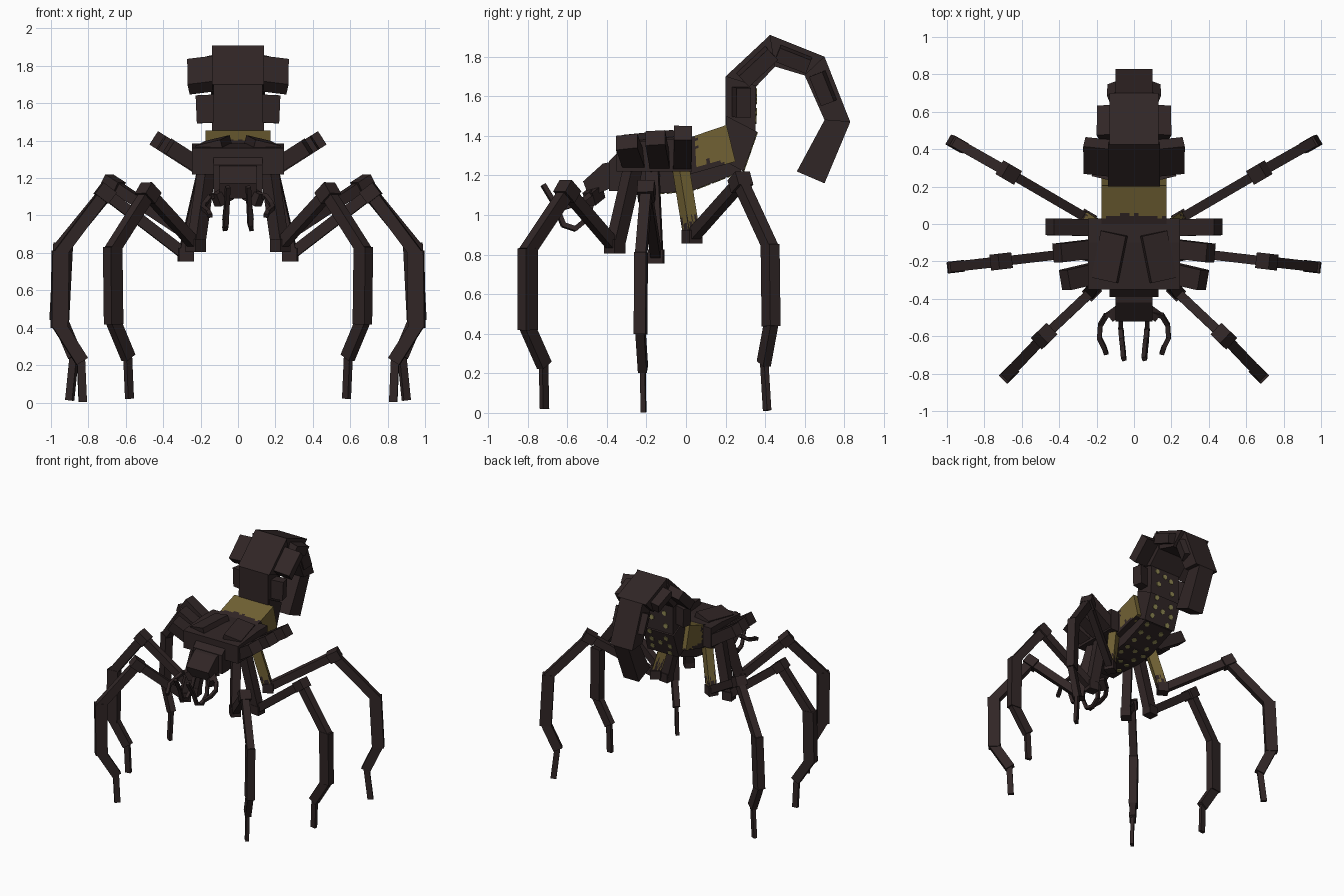
import bpy, bmesh, math, random
from mathutils import Vector, Matrix

if "Cube" in bpy.data.objects:
    bpy.data.objects.remove(bpy.data.objects["Cube"])

random.seed(4)


def material(name, rgb):
    m = bpy.data.materials.new(name)
    m.diffuse_color = (*rgb, 1)
    m.use_nodes = True
    m.node_tree.nodes["Principled BSDF"].inputs["Base Color"].default_value = m.diffuse_color
    return m


DARK = material("dark_brown", (0.030, 0.019, 0.019))
GOLD = material("dull_gold", (0.165, 0.120, 0.034))
SPOT = material("pale_olive", (0.27, 0.24, 0.085))


def finish(name, bm, mats=(DARK,)):
    bmesh.ops.recalc_face_normals(bm, faces=bm.faces[:])
    me = bpy.data.meshes.new(name)
    bm.to_mesh(me)
    bm.free()
    for m in mats:
        me.materials.append(m)
    ob = bpy.data.objects.new(name, me)
    bpy.context.collection.objects.link(ob)
    return ob


def beam(bm, p, q, side, w, h, over=0.0):
    """Box from p to q, w wide along the side vector and h deep across it."""
    p, q = Vector(p), Vector(q)
    z = (q - p).normalized()
    p, q = p - z * over, q + z * over
    side = Vector(side)
    x = (side - z * side.dot(z)).normalized()
    y = z.cross(x)
    rot = Matrix((x, y, z)).transposed().to_4x4()
    mat = Matrix.Translation((p + q) / 2) @ rot @ Matrix.Diagonal((w, h, (q - p).length, 1))
    return bmesh.ops.create_cube(bm, size=1, matrix=mat)["verts"]


def prism(bm, profile, hw, hw_end=None):
    """Side outline (y, z) extruded symmetrically across x."""
    a = [bm.verts.new((-hw, y, z)) for y, z in profile]
    b = [bm.verts.new((hw, y, z)) for y, z in profile]
    n = len(profile)
    bm.faces.new(a)
    bm.faces.new(b[::-1])
    for i in range(n):
        j = (i + 1) % n
        bm.faces.new((a[i], b[i], b[j], a[j]))


def ragged(bm, cuts, rule):
    """Split into small cells and paint those that satisfy the rule."""
    bmesh.ops.subdivide_edges(bm, edges=bm.edges[:], cuts=cuts, use_grid_fill=True)
    for f in bm.faces:
        f.material_index = 1 if rule(f.calc_center_median()) else 0


# Body, belly and head
for name, profile, hw in (
    ("thorax", [(-0.35, 1.22), (-0.35, 1.36), (-0.1, 1.385), (0.03, 1.385), (0.03, 1.22)], 0.245),
    ("belly", [(-0.36, 1.13), (-0.36, 1.24), (0.03, 1.26), (0.25, 1.32), (0.28, 1.22),
               (0.05, 1.13), (-0.1, 1.11)], 0.13),
    ("collar", [(-0.39, 1.12), (-0.39, 1.27), (-0.34, 1.32), (-0.30, 1.32), (-0.30, 1.12)], 0.13),
    ("head", [(-0.37, 1.14), (-0.37, 1.27), (-0.42, 1.26), (-0.52, 1.17), (-0.49, 1.09),
              (-0.44, 1.11)], 0.10),
):
    bm = bmesh.new()
    prism(bm, profile, hw)
    finish(name, bm)

# Gold abdomen with ragged dark borders
bm = bmesh.new()
prism(bm, [(0.0, 1.20), (0.0, 1.385), (0.205, 1.455), (0.25, 1.27)], 0.175)
ragged(bm, 13, lambda c: c.z > 1.265 + random.uniform(-0.02, 0.02)
       and c.y > 0.045 + random.uniform(-0.02, 0.02))
finish("abdomen", bm, (DARK, GOLD))

# Tail: mitred segments between outer and inner bend points
outer = [(0.20, 1.40), (0.20, 1.70), (0.425, 1.91), (0.70, 1.80), (0.83, 1.47), (0.70, 1.16)]
inner = [(0.35, 1.40), (0.355, 1.65), (0.45, 1.75), (0.60, 1.705), (0.70, 1.48), (0.56, 1.22)]
bm = bmesh.new()
prism(bm, [(0.205, 1.50), (0.36, 1.42), (0.29, 1.22), (0.20, 1.27)], 0.14)
for i, hw in enumerate((0.13, 0.14, 0.13, 0.10, 0.068)):
    prism(bm, [outer[i], outer[i + 1], inner[i + 1], inner[i]], hw)
finish("tail", bm)

# Side plates on the tail: index, reach, along-tail length
bm = bmesh.new()
for i, reach, size, t in ((0, 0.215, 0.15, 0.62), (1, 0.265, 0.20, 0.5),
                          (2, 0.19, 0.17, 0.5), (3, 0.13, 0.16, 0.4)):
    o = Vector((0, *outer[i])).lerp(Vector((0, *outer[i + 1])), t)
    n = Vector((0, *inner[i])).lerp(Vector((0, *inner[i + 1])), t)
    along = Vector((0, *outer[i + 1])) - Vector((0, *outer[i]))
    c = o.lerp(n, 0.35)
    drop = (n - o) * 0.25
    for s in (1, -1):
        beam(bm, c + Vector((s * 0.05, 0, 0)), c + drop + Vector((s * reach, 0, 0)),
             along, size, 0.075)
finish("tail_plates", bm)

# Shoulder spikes and back plates
bm = bmesh.new()
for s in (1, -1):
    for y0, y1, x1, z1, w in ((-0.02, -0.015, 0.45, 1.415, 0.09), (-0.13, -0.155, 0.41, 1.39, 0.10),
                              (-0.26, -0.30, 0.37, 1.37, 0.11)):
        beam(bm, (s * 0.20, y0, z1 - 0.64 * (x1 - 0.20)), (s * x1, y1, z1), (0, 1, 0), w, 0.085)
finish("shoulder_spikes", bm)
bm = bmesh.new()
for s in (1, -1):
    beam(bm, (s * 0.155, -0.30, 1.365), (s * 0.105, -0.05, 1.39), (1, 0, -0.25 * s), 0.14, 0.05)
finish("back_plates", bm)

# Legs: hip, elbow, knee, shin top, shin bottom, ankle, tip
legs = {
    "front_leg": [(0.17, -0.27, 1.23), (0.225, -0.36, 0.84), (0.48, -0.60, 1.12), (0.67, -0.80, 0.82),
                  (0.665, -0.80, 0.43), (0.59, -0.72, 0.25), (0.58, -0.715, 0.02)],
    "middle_leg": [(0.18, -0.17, 1.23), (0.28, -0.15, 0.79), (0.71, -0.20, 1.12), (0.95, -0.227, 0.80),
                   (0.955, -0.23, 0.41), (0.84, -0.218, 0.23), (0.83, -0.215, 0.003)],
    "rear_leg": [(0.17, -0.025, 1.23), (0.25, 0.03, 0.89), (0.67, 0.275, 1.165), (0.935, 0.425, 0.84),
                 (0.955, 0.43, 0.45), (0.875, 0.395, 0.26), (0.90, 0.41, 0.012)],
}
widths = [(0.065, 0.075), (0.05, 0.06), (0.055, 0.065), (0.06, 0.088), (0.045, 0.07), (0.025, 0.043)]
for name, pts in legs.items():
    for s, tag in ((1, "right"), (-1, "left")):
        p = [Vector((s * x, y, z)) for x, y, z in pts]
        radial = p[3] - p[1]
        side = Vector((-radial.y, radial.x, 0)).normalized()
        bm = bmesh.new()
        for i, (w, h) in enumerate(widths):
            if i == 0 and name == "rear_leg":
                continue
            beam(bm, p[i], p[i + 1], side, w, h, 0.012 if i < 5 else 0)
        # Elbow and knee blocks
        flat = Vector((radial.x, radial.y, 0)).normalized() * 0.04
        beam(bm, p[1] - flat, p[1] + flat, side, 0.075, 0.07)
        d = (p[2] - p[1]).normalized() * 0.045
        beam(bm, p[2] - d, p[2] + d, side, 0.085, 0.075)
        finish(f"{name}_{tag}", bm)
        if name == "rear_leg":
            # Gold thigh fading raggedly to dark at the elbow
            bm = bmesh.new()
            beam(bm, p[0], p[1], side, 0.06, 0.07)
            ragged(bm, 9, lambda c: c.z > 0.96 + random.uniform(-0.06, 0.06))
            finish(f"rear_thigh_{tag}", bm, (DARK, GOLD))

# Fangs: inner hooks and outer pincers
fangs = {
    "inner_fang": [(0.055, -0.46, 1.12), (0.07, -0.50, 0.98), (0.07, -0.56, 0.93), (0.065, -0.62, 0.95),
                   (0.06, -0.66, 1.05), (0.055, -0.72, 1.15)],
    "outer_fang": [(0.08, -0.47, 1.12), (0.15, -0.49, 1.10), (0.18, -0.54, 1.06), (0.185, -0.61, 1.04),
                   (0.16, -0.66, 1.02), (0.15, -0.69, 1.00)],
}
for name, pts in fangs.items():
    bm = bmesh.new()
    for s in (1, -1):
        p = [Vector((s * x, y, z)) for x, y, z in pts]
        for i in range(5):
            beam(bm, p[i], p[i + 1], (1, 0.3, 0.2), 0.024, 0.024, 0.004)
    finish(name + "s", bm)
# Jaw blocks at the fang roots
bm = bmesh.new()
for s in (1, -1):
    beam(bm, (s * 0.05, -0.44, 1.12), (s * 0.12, -0.49, 1.08), (0, 0, 1), 0.07, 0.06)
finish("jaws", bm)

# Pale spots on belly and underside of the tail
bm = bmesh.new()
for a, b, hw, count in (((-0.3, 1.116), (-0.1, 1.11), 0.09, 2), ((-0.1, 1.11), (0.05, 1.13), 0.10, 2),
                        ((0.05, 1.13), (0.28, 1.22), 0.10, 3), ((0.29, 1.22), (0.36, 1.42), 0.10, 3),
                        ((0.353, 1.45), (0.355, 1.65), 0.09, 2)):
    a, b = Vector((0, *a)), Vector((0, *b))
    normal = (b - a).cross(Vector((1, 0, 0))).normalized()
    normal = -normal if normal.z > 0.2 or normal.y < -0.5 else normal
    rot = normal.to_track_quat("Z", "Y").to_matrix().to_4x4()
    for i in range(count):
        for s in (-1, 0, 1):
            if (i + s) % 2 == 0 and s == 0:
                continue
            c = a.lerp(b, (i + 0.5 + 0.2 * s) / count) + Vector((s * hw * random.uniform(0.6, 0.95), 0, 0))
            bmesh.ops.create_cone(bm, cap_ends=True, segments=6, radius1=0.022, radius2=0.020,
                                  depth=0.008, matrix=Matrix.Translation(c) @ rot)
finish("spots", bm, (SPOT,))
